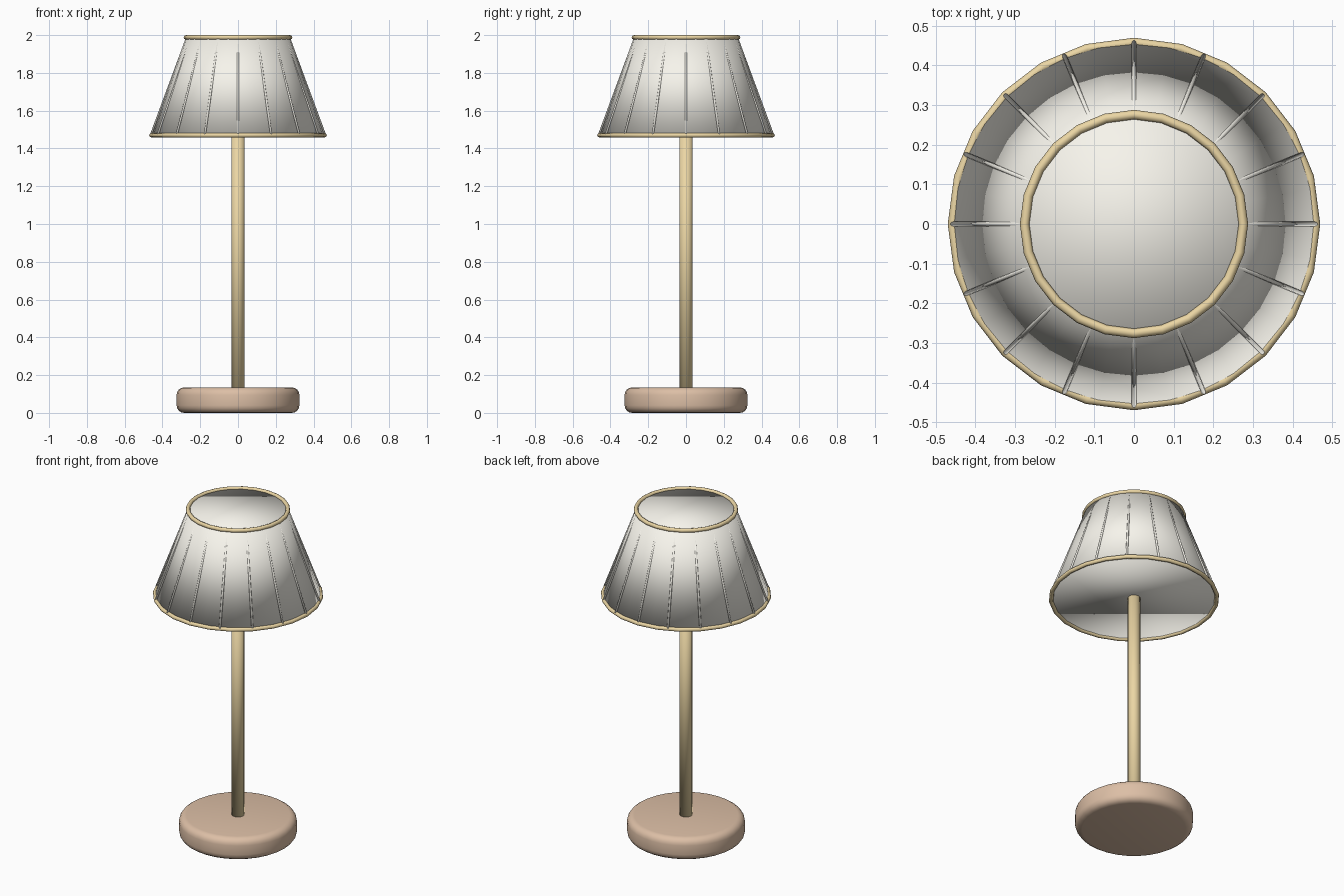
import bpy
from math import cos, sin, tau
from mathutils import Vector

if "Cube" in bpy.data.objects:
    bpy.data.objects.remove(bpy.data.objects["Cube"])


def material(name, rgb):
    m = bpy.data.materials.new(name)
    m.diffuse_color = (*rgb, 1)
    m.use_nodes = True
    m.node_tree.nodes["Principled BSDF"].inputs["Base Color"].default_value = m.diffuse_color
    return m


wood = material("wood", (0.72, 0.52, 0.38))
brass = material("brass", (0.83, 0.67, 0.37))
fabric = material("fabric", (0.93, 0.91, 0.84))


def finish(name, mat):
    ob = bpy.context.object
    ob.name = name
    ob.data.materials.append(mat)
    bpy.ops.object.shade_smooth()
    return ob


def rod(name, a, b, radius, sides, mat):
    a, b = Vector(a), Vector(b)
    d = b - a
    bpy.ops.mesh.primitive_cylinder_add(
        vertices=sides, radius=radius, depth=d.length, location=(a + b) / 2,
        rotation=d.to_track_quat('Z', 'Y').to_euler())
    return finish(name, mat)


def ring(name, radius, z):
    bpy.ops.mesh.primitive_torus_add(
        major_radius=radius, minor_radius=0.012, major_segments=24,
        minor_segments=8, location=(0, 0, z))
    return finish(name, brass)


# Rounded base and pole
base = rod("base", (0, 0, 0), (0, 0, 0.135), 0.325, 32, wood)
bevel = base.modifiers.new("rounded edge", 'BEVEL')
bevel.width = 0.04
bevel.segments = 4
rod("pole", (0, 0, 0.12), (0, 0, 1.6), 0.035, 16, brass)

# Closed tapered shade, smooth all over
z_low, z_high = 1.47, 1.988
bpy.ops.mesh.primitive_cone_add(
    vertices=32, radius1=0.457, radius2=0.276, depth=z_high - z_low,
    location=(0, 0, (z_low + z_high) / 2))
finish("shade", fabric)

# Trim rings
ring("lower_ring", 0.458, z_low)
ring("upper_ring", 0.276, z_high)

# Ribs that sink into the shade toward the top
for i in range(16):
    c, s = cos(tau * i / 16), sin(tau * i / 16)
    rod(f"rib_{i + 1}", (0.459 * c, 0.459 * s, 1.475),
        (0.276 * c, 0.276 * s, 1.97), 0.006, 8, fabric)
